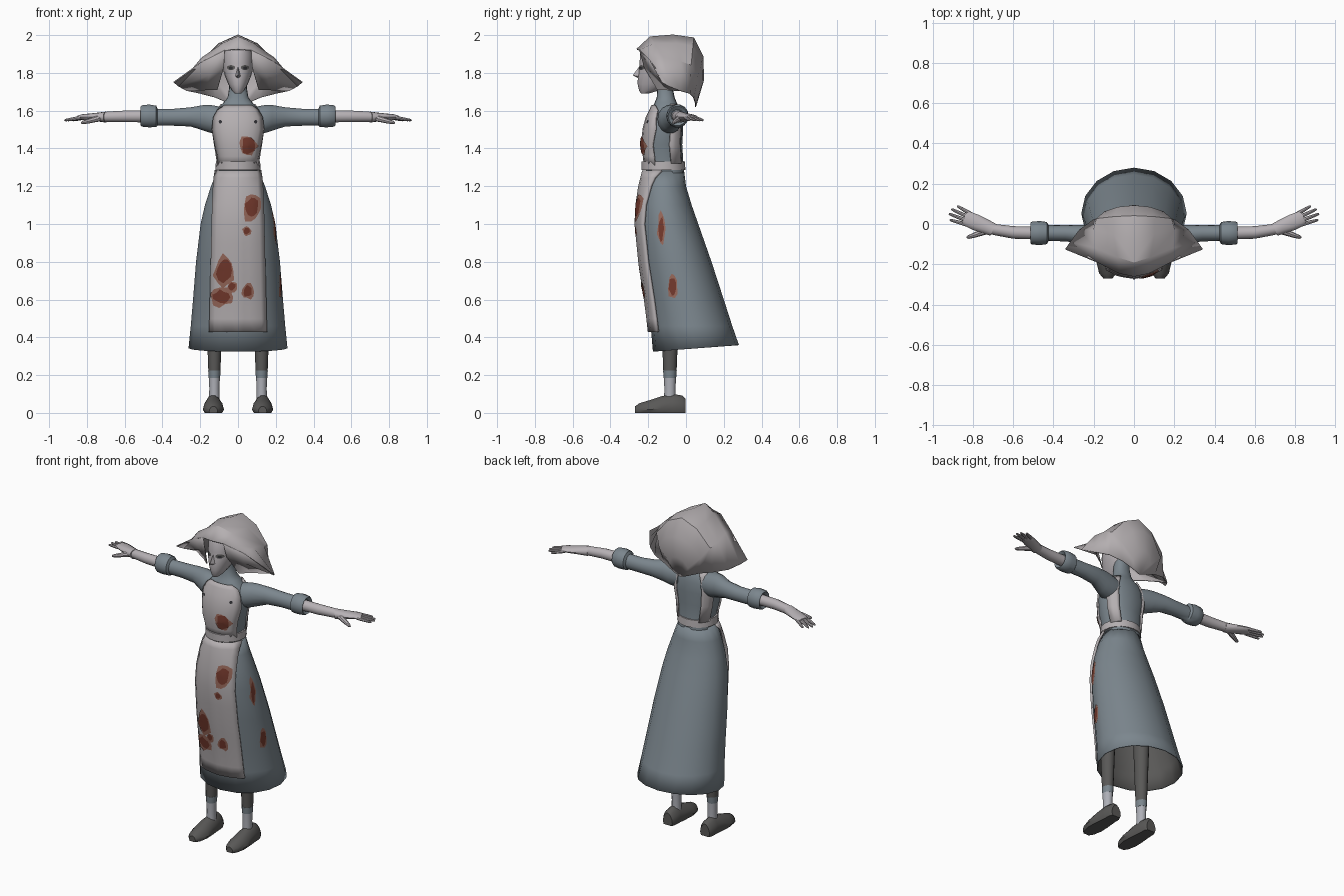
import bpy, bmesh, math, random
from mathutils import Vector
from mathutils.bvhtree import BVHTree

random.seed(4)
if "Cube" in bpy.data.objects:
    bpy.data.objects.remove(bpy.data.objects["Cube"])


def material(name, *rgb):
    m = bpy.data.materials.new(name)
    m.use_nodes = True
    m.diffuse_color = (*rgb, 1)
    m.node_tree.nodes["Principled BSDF"].inputs["Base Color"].default_value = (*rgb, 1)
    return m


dress_blue = material("dress blue grey", .2, .24, .27)
linen = material("linen", .46, .43, .44)
skin = material("pale skin", .47, .44, .46)
sock_white = material("sock white", .42, .43, .47)
dark = material("dark grey", .1, .098, .095)
black = material("eye black", .03, .03, .035)
blood = material("dried blood", .17, .04, .025)
blood_edge = material("faded blood", .3, .135, .1)


def build(name, verts, faces, mats, mirror=False, thick=0, angle=40):
    """Make a mesh object with angle-limited smoothing and optional modifiers."""
    mesh = bpy.data.meshes.new(name)
    mesh.from_pydata([tuple(v) for v in verts], [], faces)
    bm = bmesh.new()
    bm.from_mesh(mesh)
    bmesh.ops.remove_doubles(bm, verts=bm.verts, dist=.0001)
    bmesh.ops.recalc_face_normals(bm, faces=bm.faces)
    bm.to_mesh(mesh)
    bm.free()
    for m in mats if isinstance(mats, list) else [mats]:
        mesh.materials.append(m)
    mesh.shade_smooth()
    mesh.set_sharp_from_angle(angle=math.radians(angle))
    ob = bpy.data.objects.new(name, mesh)
    bpy.context.scene.collection.objects.link(ob)
    if mirror:
        ob.modifiers.new("mirror", 'MIRROR').use_clip = True
    if thick:
        s = ob.modifiers.new("thickness", 'SOLIDIFY')
        s.thickness, s.offset = thick, 0
    return ob


def grid_faces(rows, cols, closed=False):
    return [(r * cols + c, r * cols + (c + 1) % cols,
             (r + 1) * cols + (c + 1) % cols, (r + 1) * cols + c)
            for r in range(rows - 1) for c in range(cols if closed else cols - 1)]


def loft(name, rings, mats, caps=True, **kw):
    n = len(rings[0])
    faces = grid_faces(len(rings), n, True)
    if caps:
        faces += [tuple(range(n)), tuple(range((len(rings) - 1) * n, len(rings) * n))]
    return build(name, [p for r in rings for p in r], faces, mats, **kw)


def ring(c, u, v, n=16, power=1):
    c, u, v = Vector(c), Vector(u), Vector(v)
    pts = []
    for i in range(n):
        t = math.tau * i / n
        a, b = math.cos(t), math.sin(t)
        pts.append(c + u * math.copysign(abs(a) ** power, a)
                   + v * math.copysign(abs(b) ** power, b))
    return pts


def level(z, rx, front, back, n=16, power=1, tilt=0):
    """Horizontal ring from its half width, front and back."""
    return ring((0, (front + back) / 2, z), (rx, 0, 0), (0, (back - front) / 2, tilt), n, power)


def across(x, y, z, ry, rz):
    return ring((x, y, z), (0, ry, 0), (0, 0, rz), 14)


def rod(name, a, b, ra, rb, mat):
    a, b = Vector(a), Vector(b)
    d = (b - a).normalized()
    u = d.cross(Vector((0, 0, 1))).normalized()
    v = u.cross(d)
    steps = [(0, ra), (.6, (ra + rb) / 2), (.92, rb), (1, rb * .5)]
    return loft(name, [ring(a.lerp(b, t), u * r, v * r, 8) for t, r in steps], mat, mirror=True)


# Skirt, with a dark lining
skirt = loft("skirt", [level(*s) for s in (
    (1.28, .11, -.215, -.01), (1.2, .143, -.235, 0), (1.1, .175, -.25, .03),
    (1, .198, -.255, .065), (.8, .222, -.235, .135), (.6, .238, -.205, .2), (.46, .25, -.187, .245))]
    + [level(.342, .262, -.175, .28, tilt=.018)], [dress_blue, dark], caps=False, thick=.006)
skirt.modifiers["thickness"].offset = -1
skirt.modifiers["thickness"].material_offset = 1

# Bodice and high collar
bodice = loft("bodice", [level(*s, power=.85) for s in (
    (1.27, .108, -.21, -.01), (1.34, .108, -.215, -.015), (1.42, .125, -.228, -.02),
    (1.5, .138, -.22, -.015), (1.56, .134, -.205, -.02), (1.61, .11, -.18, -.03),
    (1.645, .075, -.165, -.05), (1.67, .055, -.155, -.06), (1.72, .047, -.152, -.07),
    (1.78, .045, -.15, -.07))], dress_blue)
loft("waistband", [level(*s, n=20) for s in (
    (1.287, .108, -.22, -.01), (1.287, .12, -.236, -.003), (1.332, .117, -.236, -.006),
    (1.332, .106, -.22, -.015))], linen, caps=False)

# Head and nose
head = loft("head", [level(*s) for s in (
    (1.69, .016, -.238, -.2), (1.705, .032, -.248, -.15), (1.74, .052, -.256, -.09),
    (1.78, .068, -.255, -.06), (1.81, .077, -.25, -.05), (1.85, .08, -.246, -.04),
    (1.9, .078, -.243, -.04), (1.935, .06, -.225, -.06), (1.955, .03, -.19, -.1))], skin)
build("nose", [(0, -.243, 1.84), (0, -.282, 1.787), (.017, -.245, 1.78), (-.017, -.245, 1.78),
               (0, -.245, 1.768)],
      [(0, 1, 2), (0, 3, 1), (1, 4, 2), (1, 3, 4)], skin)

# Winged bonnet: half grid from brow to nape, then the curtains beside the face
bonnet = [
    (0, -.26, 1.925), (.07, -.245, 1.92), (.18, -.19, 1.865), (.34, -.125, 1.75),
    (0, -.19, 1.99), (.08, -.165, 1.955), (.19, -.12, 1.88), (.315, -.09, 1.73),
    (0, -.07, 2), (.1, -.05, 1.955), (.2, -.03, 1.86), (.27, -.03, 1.705),
    (0, .04, 1.985), (.1, .035, 1.94), (.185, .025, 1.84), (.2, .02, 1.69),
    (0, .09, 1.885), (.08, .082, 1.86), (.145, .06, 1.78), (.12, .04, 1.67),
    (0, .092, 1.76), (.04, .085, 1.745), (.065, .07, 1.7), (.05, .05, 1.64),
    *[(0, .05, 1.62)] * 4]
build("bonnet", bonnet, grid_faces(7, 4), linen, mirror=True, thick=.006, angle=28)
build("bonnet_curtain", [(.07, -.245, 1.92), (.18, -.19, 1.865), (.34, -.125, 1.75),
                         (.075, -.22, 1.83), (.15, -.16, 1.79), (.315, -.09, 1.73),
                         (.11, -.15, 1.71), (.17, -.1, 1.71), (.27, -.03, 1.705)],
      grid_faces(3, 3), linen, mirror=True, thick=.005, angle=28)

# Sleeves with puffed cuffs, arms and hands
loft("sleeve", [across(*s) for s in (
    (.08, -.09, 1.55, .06, .07), (.14, -.085, 1.555, .066, .076), (.18, -.075, 1.562, .058, .07),
    (.25, -.052, 1.567, .047, .052), (.34, -.045, 1.565, .041, .046), (.425, -.045, 1.565, .04, .046),
    (.433, -.045, 1.57, .055, .058), (.47, -.045, 1.572, .06, .062), (.508, -.045, 1.572, .056, .058),
    (.515, -.045, 1.572, .05, .052), (.5, -.045, 1.572, .034, .034))], dress_blue, mirror=True)
loft("arm", [across(*s) for s in (
    (.48, -.045, 1.57, .032, .033), (.6, -.042, 1.57, .031, .031), (.69, -.028, 1.568, .028, .028),
    (.73, -.02, 1.565, .026, .024))], skin, mirror=True)
along = Vector((.9, .38, 0)).normalized()
side = Vector((-along.y, along.x, 0))
loft("palm", [ring(Vector((.7, -.028, 1.566)) + along * d, side * w, (0, 0, h), 12) for d, w, h in (
    (0, .033, .029), (.04, .036, .024), (.09, .04, .019), (.135, .038, .015), (.155, .03, .01))],
     skin, mirror=True)
for i, reach in enumerate((.085, .1, .098, .078)):
    spread = 1.5 - i
    base = Vector((.822, .024, 1.563)) + side * spread * -.019
    rod(f"finger_{i + 1}", base, base + along * reach - side * spread * .007 - Vector((0, 0, .014)),
        .0105, .0065, skin)
rod("thumb", (.735, -.035, 1.56), (.83, -.068, 1.535), .017, .009, skin)

# Legs, socks and shoes
def shin(name, mat, *levels):
    loft(name, [ring((.125, -.085, z), (r, 0, 0), (0, r * 1.1, 0), 12) for z, r in levels],
         mat, mirror=True)


shin("stocking", dark, (.95, .05), (.6, .045), (.33, .036), (.22, .032))
shin("stocking_cuff", dress_blue, (.225, .033), (.185, .03))
shin("sock", sock_white, (.187, .029), (.13, .027), (.07, .028))
shoe = []
for y, w, top in ((-.27, .022, .035), (-.245, .042, .052), (-.19, .055, .068), (-.13, .052, .088),
                  (-.07, .045, .1), (-.02, .042, .092), (-.002, .032, .075)):
    arc = [math.tau * (i + .5) / 12 for i in range(12)]
    shoe.append([(.13 + w * math.cos(t) * (1 - .25 * math.sin(t)), y,
                  max(0, top * (.42 + .6 * math.sin(t)))) for t in arc])
loft("shoe", shoe, dark, mirror=True)


# Surface projection for cloth panels and flat marks
FRONT, BACK, LEFT = Vector((0, -1, 0)), Vector((0, 1, 0)), Vector((1, 0, 0))


def tree(ob):
    return BVHTree.FromPolygons([v.co for v in ob.data.vertices],
                                [tuple(p.vertices) for p in ob.data.polygons])


def project(bvh, facing, a, z, lift):
    for _ in range(50):
        start = Vector((0, a, z)) if facing == LEFT else Vector((a, 0, z))
        hit, normal, _i, _d = bvh.ray_cast(start + facing * 2, -facing)
        if hit:
            return hit + (normal if normal.dot(facing) > 0 else -normal) * lift
        a *= .97
    return start


def panel(name, target, facing, rows, lift, thick, cols=11, mirror=False):
    bvh = tree(target)
    verts = [project(bvh, facing, a + (b - a) * c / (cols - 1), z, lift)
             for z, a, b in rows for c in range(cols)]
    return build(name, verts, grid_faces(len(rows), cols), linen, thick=thick, mirror=mirror)


def mark(name, target, facing, a, z, ra, rz, mat, lift, jitter=0., n=11):
    bvh = tree(target)
    size = [1 + random.uniform(-jitter, jitter) for _ in range(n)]
    verts = [project(bvh, facing, a + ra * s * k * math.cos(math.tau * i / n),
                     z + rz * s * k * math.sin(math.tau * i / n), lift)
             for k in (.02, .5, 1) for i, s in enumerate(size)]
    return build(name, verts, grid_faces(3, n, True) + [tuple(range(n))], mat)


# Apron, bib and back straps
apron = panel("apron", skirt, FRONT, [(z, -w, w) for z, w in (
    (1.278, .108), (1.24, .116), (1.2, .12), (1.1, .126), (1, .131), (.9, .134), (.8, .136),
    (.7, .139), (.6, .141), (.5, .143), (.43, .146))], .011, .014)
bib = panel("bib", bodice, FRONT, [(z, -w, w) for z, w in (
    (1.31, .1), (1.36, .103), (1.42, .116), (1.5, .13), (1.56, .125), (1.6, .104), (1.625, .07))],
    .006, .009)
panel("back_strap", bodice, BACK, [(z, w * .62, w * .95) for z, w in (
    (1.32, .108), (1.42, .125), (1.5, .138), (1.56, .134), (1.6, .112), (1.63, .09))],
    .005, .008, 4, True)

# Eyes and bib buttons
for s, label in ((1, "left"), (-1, "right")):
    mark(f"{label}_eye_shadow", head, FRONT, s * .036, 1.828, .022, .013, dark, .002, n=12)
    mark(f"{label}_eye", head, FRONT, s * .036, 1.825, .01, .008, black, .004, n=10)
    mark(f"{label}_bib_button", bib, FRONT, s * .09, 1.54, .009, .009, black, .008, n=10)

# Blood stains: faded edge with a darker middle
for i, (ob, facing, a, z, ra, rz) in enumerate((
        (bib, FRONT, .05, 1.415, .044, .055), (apron, FRONT, .07, 1.085, .045, .08),
        (apron, FRONT, .045, .965, .022, .026), (apron, FRONT, -.07, .755, .052, .08),
        (apron, FRONT, -.085, .615, .055, .05), (apron, FRONT, -.03, .67, .025, .03),
        (apron, FRONT, .05, .645, .032, .042), (skirt, LEFT, -.13, .975, .02, .085),
        (skirt, LEFT, -.07, .67, .026, .062))):
    lift = .004 if ob == skirt else .011
    mark(f"stain_edge_{i + 1}", ob, facing, a, z, ra, rz, blood_edge, lift, .2)
    mark(f"stain_{i + 1}", ob, facing, a, z, ra * .72, rz * .72, blood, lift + .002, .2)
